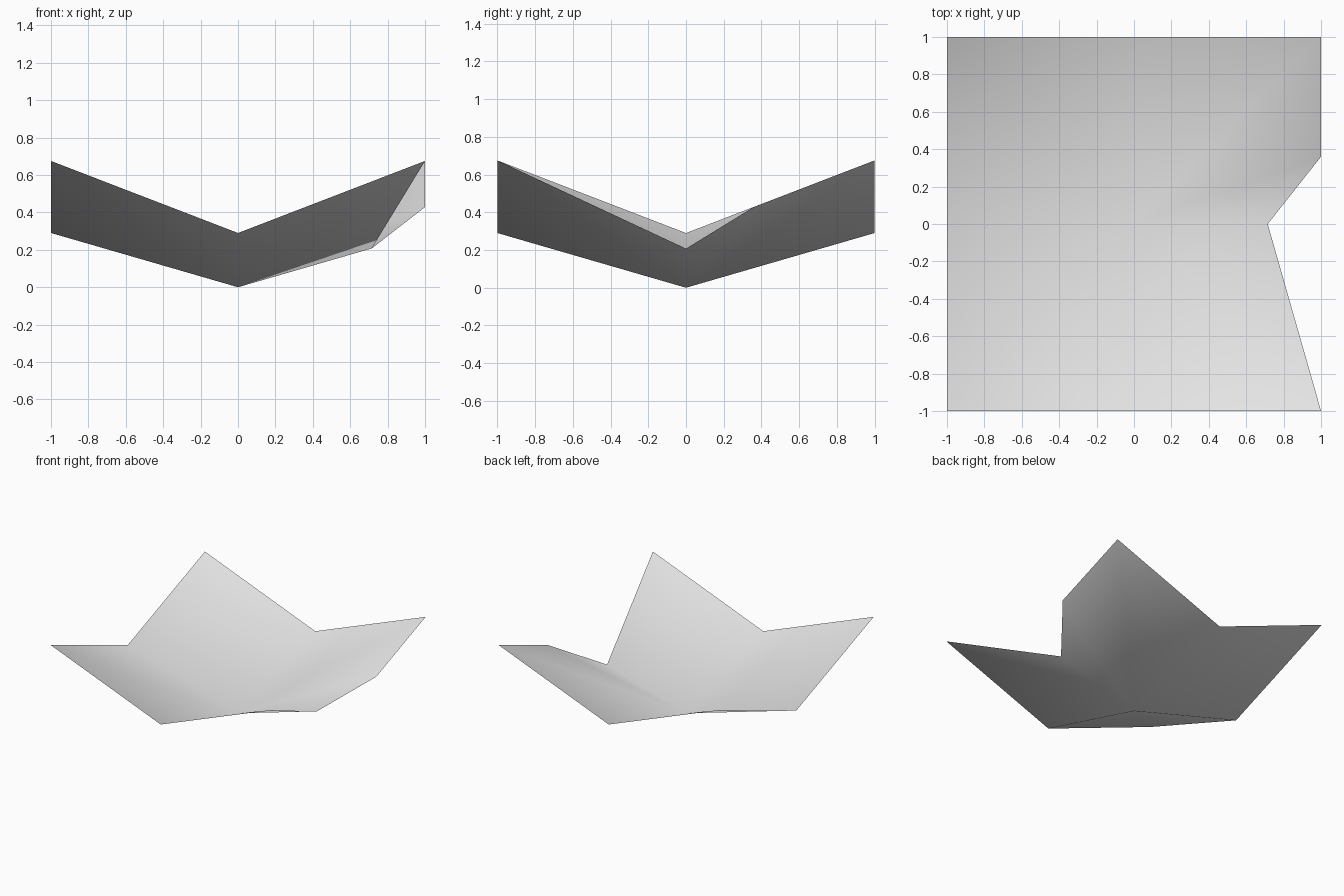
import bpy, bmesh

cube = bpy.data.objects.get("Cube")
if cube:
    bpy.data.objects.remove(cube, do_unlink=True)

# Plain grey for the whole sheet
grey = bpy.data.materials.new("light_grey")
grey.use_nodes = True
colour = (0.8, 0.8, 0.8, 1)
grey.diffuse_color = colour
grey.node_tree.nodes["Principled BSDF"].inputs["Base Color"].default_value = colour


def height(x, y):
    """Sheet rises from its centre: mid-edges gently, corners higher."""
    x, y = abs(x), abs(y)
    return 0.29 * max(x, y) + 0.385 * min(x, y)


# Outline going round the square, with a notch cut into the +x side
outline = [(1, -1), (0.715, 0), (1, 0.36), (1, 1), (0, 1),
           (-1, 1), (-1, 0), (-1, -1), (0, -1)]

# Fan of facets from the low centre point
bm = bmesh.new()
centre = bm.verts.new((0, 0, 0))
rim = [bm.verts.new((x, y, height(x, y))) for x, y in outline]
for a, b in zip(rim, rim[1:] + rim[:1]):
    bm.faces.new((centre, a, b)).smooth = True

mesh = bpy.data.meshes.new("notched_dish_sheet")
bm.to_mesh(mesh)
bm.free()
mesh.materials.append(grey)
sheet = bpy.data.objects.new("notched_dish_sheet", mesh)
bpy.context.collection.objects.link(sheet)
